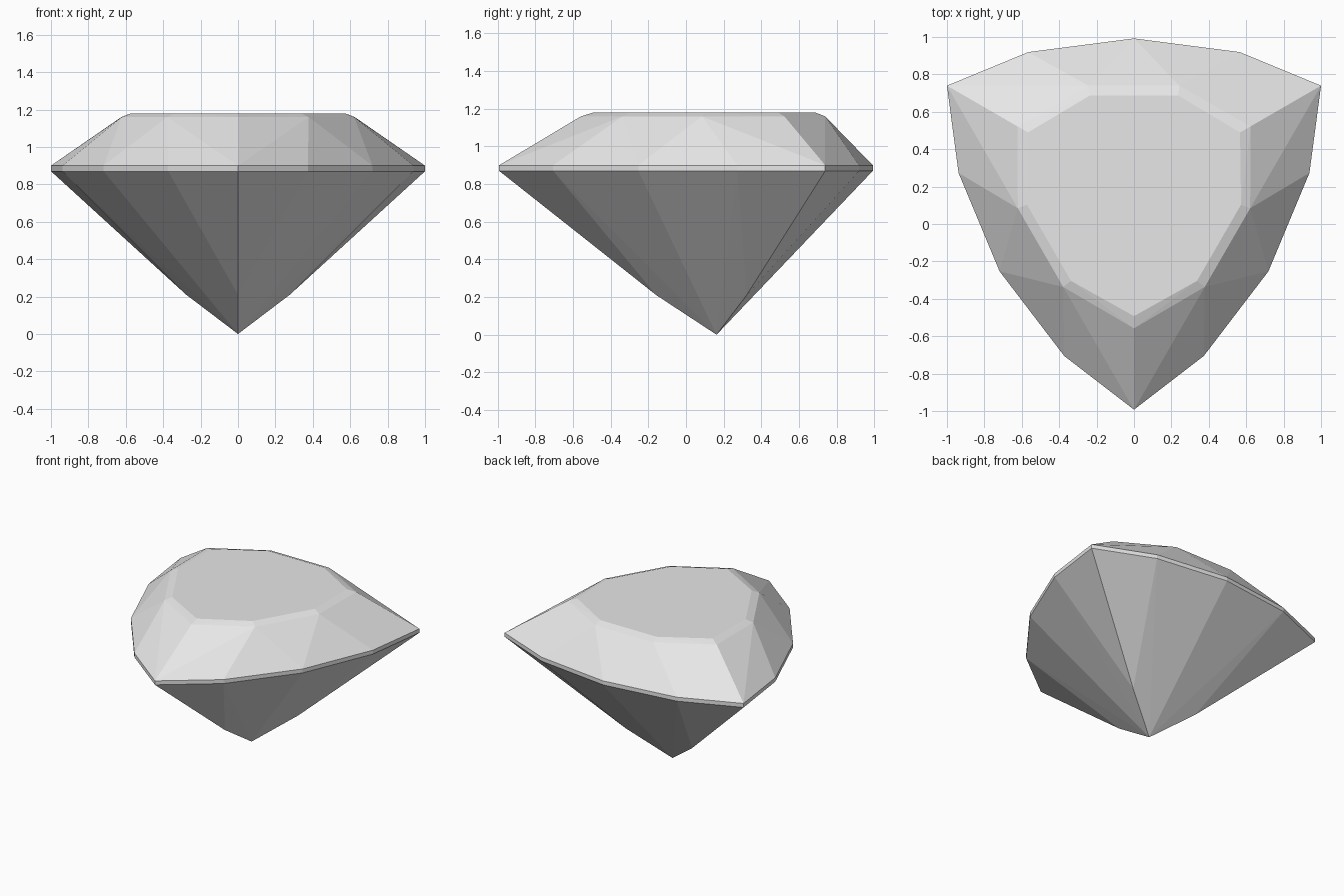
import bpy
import bmesh
from math import sin, cos, radians

cube = bpy.data.objects.get("Cube")
if cube:
    bpy.data.objects.remove(cube, do_unlink=True)

CENTRE_Y = 0.1622            # axis of the threefold cut
CULET_Z, GIRDLE_LOW, GIRDLE_HIGH = 0.0, 0.87, 0.90
CROWN_Z, TABLE_Z = 1.16, 1.18


def trillion(points, z):
    """Repeat half-side points by mirroring and threefold rotation."""
    ring = set()
    for turn in (0, 120, 240):
        c, s = cos(radians(turn)), sin(radians(turn))
        for px, py in points:
            for x in (px, -px):
                ring.add((round(x * c - py * s, 4),
                          round(x * s + py * c + CENTRE_Y, 4), z))
    return sorted(ring)


# Outlines relative to the axis: middle of the back side, then towards a corner
girdle = [(0, 0.83), (0.565, 0.757), (1.0, 0.5773)]
crown = [(0.243, 0.577), (0.6235, 0.36)]
table = [(0.235, 0.525), (0.567, 0.3275)]
pavilion_corner = [(0.277, 0.16)]

points = [(0, CENTRE_Y, CULET_Z)]
points += trillion(pavilion_corner, 0.21)
points += trillion(girdle, GIRDLE_LOW)
points += trillion(girdle, GIRDLE_HIGH)
points += trillion(crown, CROWN_Z)
points += trillion(table, TABLE_Z)

# Facets: wrap the outlines and merge coplanar triangles
bm = bmesh.new()
for p in points:
    bm.verts.new(p)
bmesh.ops.remove_doubles(bm, verts=bm.verts, dist=0.002)
bmesh.ops.convex_hull(bm, input=bm.verts)
loose = [v for v in bm.verts if not v.link_faces]
bmesh.ops.delete(bm, geom=loose, context='VERTS')
bmesh.ops.dissolve_limit(bm, angle_limit=radians(0.5),
                         verts=bm.verts, edges=bm.edges)
bmesh.ops.recalc_face_normals(bm, faces=bm.faces)

mesh = bpy.data.meshes.new("cut_gem")
bm.to_mesh(mesh)
bm.free()
gem = bpy.data.objects.new("cut_gem", mesh)
bpy.context.collection.objects.link(gem)

# Single pale grey stone
stone = bpy.data.materials.new("pale_grey_stone")
stone.use_nodes = True
colour = (0.8, 0.8, 0.8, 1.0)
stone.diffuse_color = colour
stone.node_tree.nodes["Principled BSDF"].inputs["Base Color"].default_value = colour
mesh.materials.append(stone)
